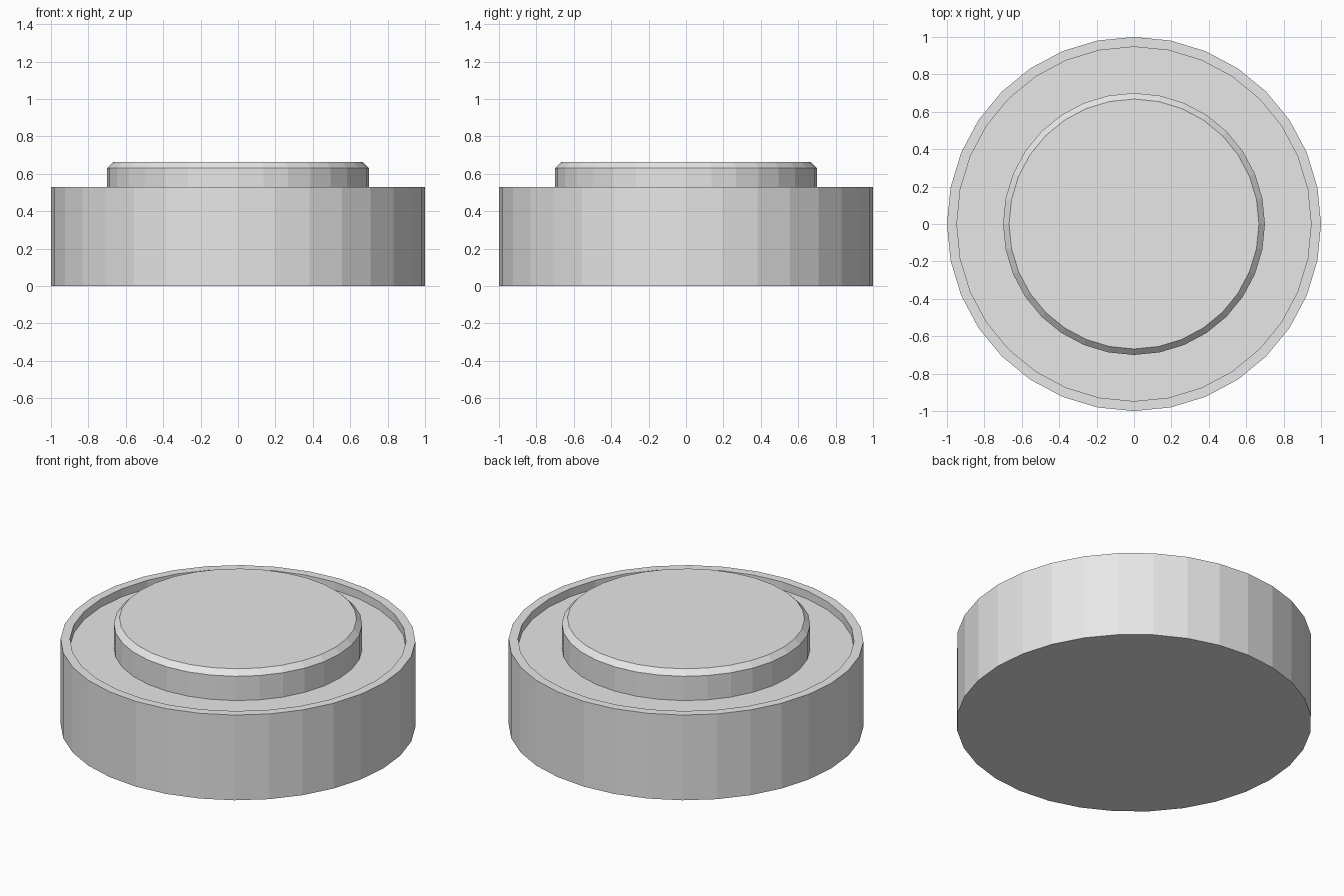
import bpy, bmesh, math

if "Cube" in bpy.data.objects:
    bpy.data.objects.remove(bpy.data.objects["Cube"])

SIDES = 32

grey = bpy.data.materials.new("light_grey")
grey.diffuse_color = (0.8, 0.8, 0.8, 1.0)
grey.use_nodes = True
grey.node_tree.nodes["Principled BSDF"].inputs["Base Color"].default_value = grey.diffuse_color


def lathe(name, profile, cap_bottom=False, cap_top=False):
    """Spin (radius, height) points around z into a flat-shaded part."""
    bm = bmesh.new()
    rings = []
    for r, z in profile:
        rings.append([bm.verts.new((r * math.cos(2 * math.pi * i / SIDES),
                                    r * math.sin(2 * math.pi * i / SIDES), z))
                      for i in range(SIDES)])
    for a, b in zip(rings, rings[1:]):
        for i in range(SIDES):
            j = (i + 1) % SIDES
            bm.faces.new((a[i], a[j], b[j], b[i]))
    if cap_bottom:
        bm.faces.new(rings[0][::-1])
    if cap_top:
        bm.faces.new(rings[-1])
    mesh = bpy.data.meshes.new(name)
    bm.to_mesh(mesh)
    bm.free()
    mesh.materials.append(grey)
    obj = bpy.data.objects.new(name, mesh)
    bpy.context.collection.objects.link(obj)
    return obj


# Round housing: outer wall, thin rim, shallow recess floor
lathe("housing", [(1.0, 0.0), (1.0, 0.53), (0.947, 0.53), (0.947, 0.48), (0.70, 0.48)],
      cap_bottom=True)

# Raised button with a chamfered top edge
lathe("button", [(0.70, 0.48), (0.70, 0.631), (0.668, 0.663)], cap_top=True)
